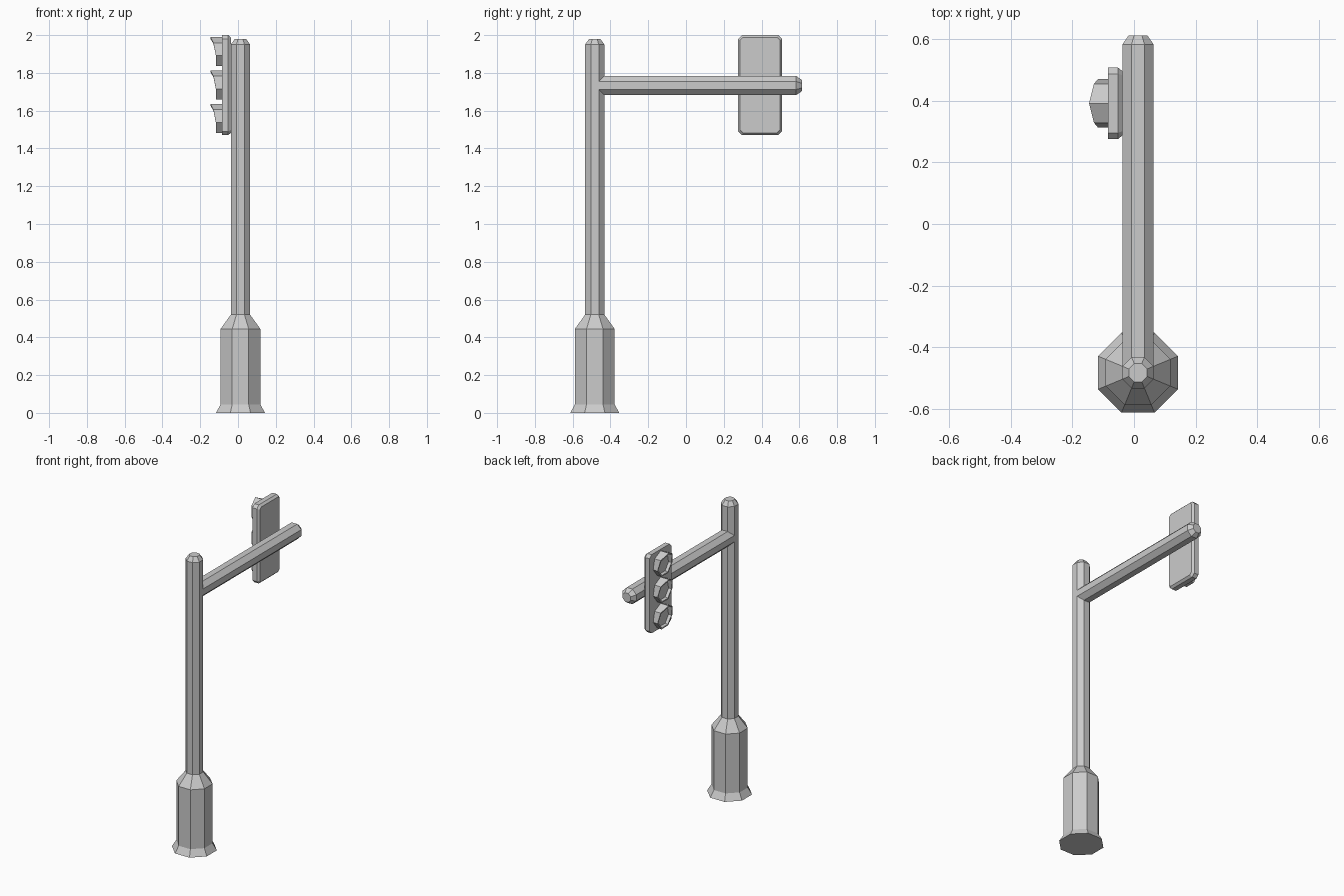
import bpy, bmesh
from math import sin, cos, pi
from mathutils import Vector

if "Cube" in bpy.data.objects:
    bpy.data.objects.remove(bpy.data.objects["Cube"])


def loft(name, rings):
    """Skin a list of equal-length point rings and cap both ends."""
    bm = bmesh.new()
    rows = [[bm.verts.new(p) for p in ring] for ring in rings]
    n = len(rows[0])
    for a, b in zip(rows, rows[1:]):
        for i in range(n):
            j = (i + 1) % n
            bm.faces.new((a[i], a[j], b[j], b[i]))
    bm.faces.new(rows[0])
    bm.faces.new(rows[-1])
    bmesh.ops.recalc_face_normals(bm, faces=bm.faces)
    mesh = bpy.data.meshes.new(name)
    bm.to_mesh(mesh)
    bm.free()
    obj = bpy.data.objects.new(name, mesh)
    bpy.context.collection.objects.link(obj)
    return obj


def octagon(apothem):
    r = apothem / cos(pi / 8)
    return [(r * cos(pi / 8 + i * pi / 4), r * sin(pi / 8 + i * pi / 4)) for i in range(8)]


PX, PY = 0.013, -0.483

# Pole with flared foot, thick base and chamfered tip
pole_profile = [(0.13, 0), (0.105, 0.045), (0.105, 0.445), (0.051, 0.52), (0.051, 1.95), (0.03, 1.98)]
loft("pole", [[(PX + u, PY + v, z) for u, v in octagon(r)] for r, z in pole_profile])

# Horizontal arm
arm_profile = [(0.051, PY + 0.021), (0.051, 0.583), (0.03, 0.613)]
loft("arm", [[(PX + u, y, 1.733 + v) for u, v in octagon(r)] for r, y in arm_profile])

# Signal housing: plate with cut corners and a bevelled back edge
LY, LZ = 0.392, 1.735


def plate_ring(x, hw, hh, cut):
    quarter = [(hw, hh - cut), (hw - cut, hh)]
    pts = quarter + [(-y, z) for y, z in reversed(quarter)]
    pts += [(-y, -z) for y, z in pts]
    return [(x, LY + y, LZ + z) for y, z in pts]


loft("signal_housing", [plate_ring(-0.085, 0.116, 0.265, 0.02),
                        plate_ring(-0.052, 0.116, 0.265, 0.02),
                        plate_ring(-0.038, 0.105, 0.252, 0.014)])

# Three seven-sided lamps whose rims reach forward at the top as hoods
hood = [-0.146, -0.13, -0.117, -0.117, -0.117, -0.117, -0.13]


def lamp_ring(cz, r, xs):
    return [(x, LY + r * sin(2 * pi * i / 7), cz + r * cos(2 * pi * i / 7)) for i, x in enumerate(xs)]


for k, label in enumerate(("lower", "middle", "upper")):
    cz = 1.555 + 0.177 * k
    loft(label + "_lamp", [lamp_ring(cz, 0.081, [-0.08] * 7),
                           lamp_ring(cz, 0.081, hood),
                           lamp_ring(cz, 0.072, hood),
                           lamp_ring(cz, 0.068, [-0.098] * 7)])
